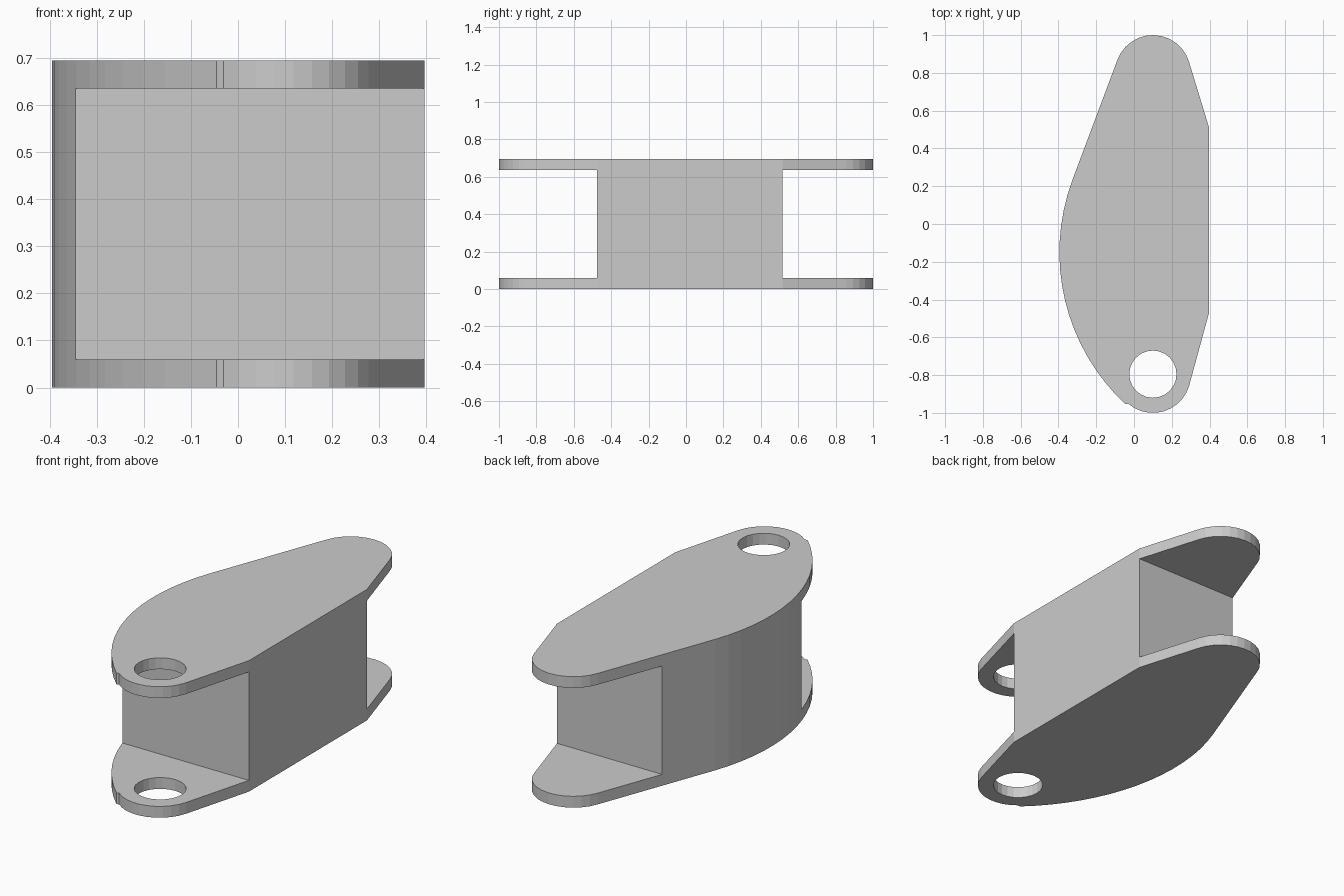
import bpy, bmesh
from math import cos, sin, radians

if "Cube" in bpy.data.objects:
    bpy.data.objects.remove(bpy.data.objects["Cube"])

HEIGHT, PLATE = 0.695, 0.06
CUT_LOW, CUT_HIGH = -0.475, 0.515     # ends of the solid core along y
RIGHT = 0.396


def arc(cx, cy, r, start, end, steps):
    return [(cx + r * cos(radians(start + (end - start) * i / steps)),
             cy + r * sin(radians(start + (end - start) * i / steps)))
            for i in range(steps + 1)]


# Outline seen from above: rounded ends, bulging left side, flat right side
outline = (arc(0.1, 0.8, 0.2, 16, 160, 12)
           + arc(0.705, -0.15, 1.1, 160, 227, 16)
           + arc(0.1, -0.8, 0.2, 229, 344, 10)
           + [(RIGHT, CUT_LOW), (RIGHT, CUT_HIGH)])
hole = arc(0.1, -0.795, 0.125, 0, 345, 23)


def clip(points, y, sign):
    """Keep the part of a polygon where sign * (py - y) >= 0."""
    kept = []
    for a, b in zip(points, points[1:] + points[:1]):
        da, db = sign * (a[1] - y), sign * (b[1] - y)
        if da >= 0:
            kept.append(a)
        if da * db < 0:
            t = da / (da - db)
            kept.append((a[0] + (b[0] - a[0]) * t, y))
    return kept


def prism(name, z0, z1, loops):
    """Extrude an outline, with optional inner hole loops."""
    bm = bmesh.new()
    edges = []
    for loop in loops:
        vs = [bm.verts.new((x, y, z0)) for x, y in loop]
        edges += [bm.edges.new((a, b)) for a, b in zip(vs, vs[1:] + vs[:1])]
    bmesh.ops.triangle_fill(bm, use_beauty=True, use_dissolve=False, edges=edges)
    res = bmesh.ops.extrude_face_region(bm, geom=bm.faces[:], use_keep_orig=True)
    top = [v for v in res["geom"] if isinstance(v, bmesh.types.BMVert)]
    bmesh.ops.translate(bm, verts=top, vec=(0, 0, z1 - z0))
    bmesh.ops.recalc_face_normals(bm, faces=bm.faces[:])
    mesh = bpy.data.meshes.new(name)
    bm.to_mesh(mesh)
    bm.free()
    obj = bpy.data.objects.new(name, mesh)
    bpy.context.collection.objects.link(obj)
    return obj


# Two matching plates with the pin hole
prism("bottom_plate", 0, PLATE, [outline, hole])
prism("top_plate", HEIGHT - PLATE, HEIGHT, [outline, hole])

# Solid core between the plates, cut square at both ends
core = clip(clip(outline, CUT_LOW, 1), CUT_HIGH, -1)
prism("core_block", PLATE, HEIGHT - PLATE, [core])
